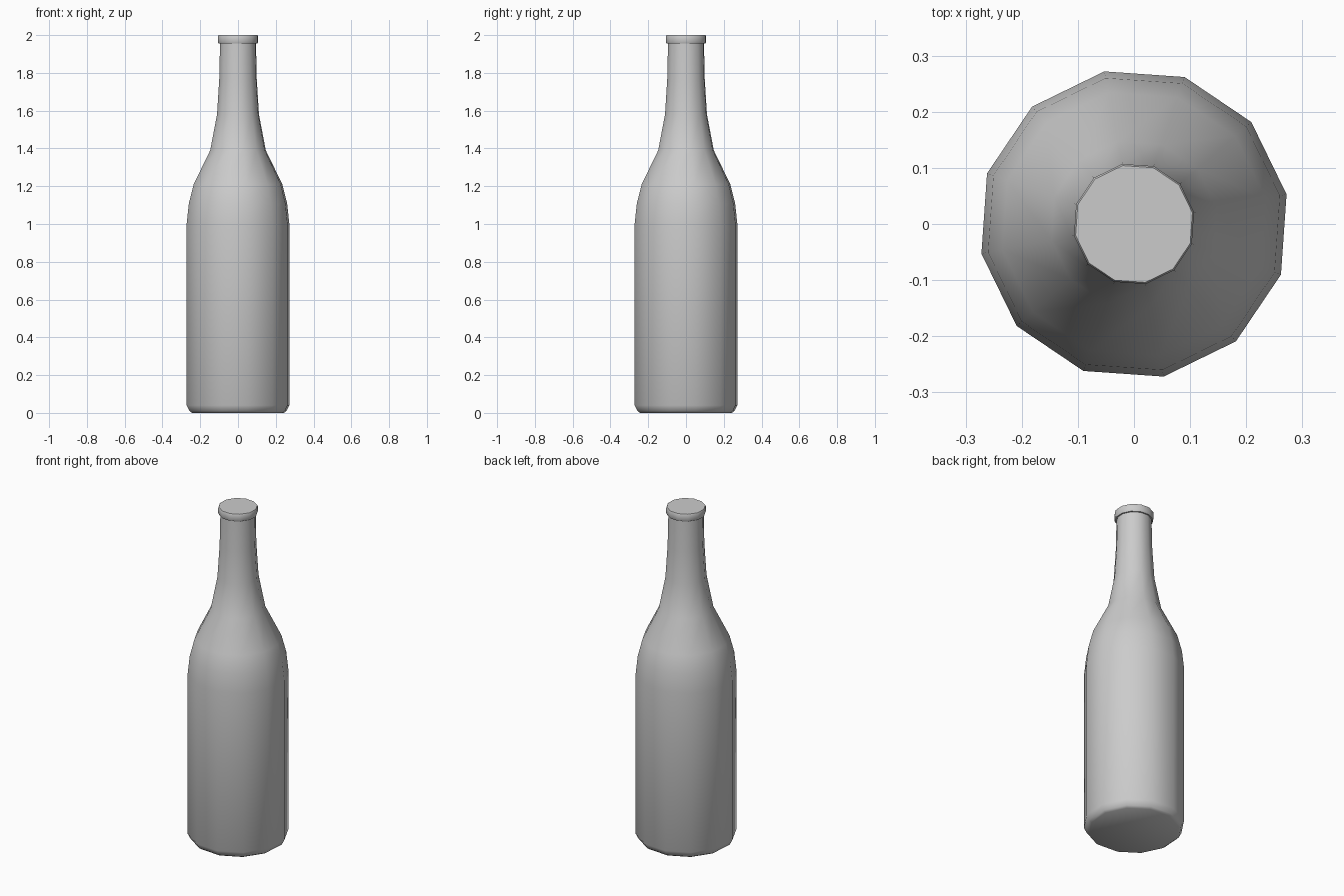
import bpy, bmesh, math

if "Cube" in bpy.data.objects:
    bpy.data.objects.remove(bpy.data.objects["Cube"])

SIDES = 12
TURN = math.radians(11)


def lathe(name, profile):
    """Spin (radius, z) points into a closed twelve-sided solid."""
    bm = bmesh.new()
    rings = []
    for r, z in profile:
        angles = [TURN + math.tau * i / SIDES for i in range(SIDES)]
        rings.append([bm.verts.new((r * math.cos(a), r * math.sin(a), z)) for a in angles])
    for low, high in zip(rings, rings[1:]):
        for i in range(SIDES):
            j = (i + 1) % SIDES
            bm.faces.new((low[i], low[j], high[j], high[i]))
    bm.faces.new(rings[0][::-1])
    bm.faces.new(rings[-1])
    mesh = bpy.data.meshes.new(name)
    bm.to_mesh(mesh)
    bm.free()
    obj = bpy.data.objects.new(name, mesh)
    bpy.context.collection.objects.link(obj)
    bpy.ops.object.select_all(action='DESELECT')
    obj.select_set(True)
    bpy.context.view_layer.objects.active = obj
    bpy.ops.object.shade_smooth_by_angle(angle=math.radians(50))
    return obj


# Bottle: rounded foot, straight body, shoulder, neck and lip in one shell
lathe("bottle", [
    (0.248, 0.0), (0.262, 0.01), (0.277, 0.04),
    (0.277, 1.0), (0.265, 1.11), (0.239, 1.21),
    (0.150, 1.39), (0.113, 1.58), (0.101, 1.77), (0.097, 1.955),
    (0.105, 1.955), (0.109, 1.965), (0.109, 1.994), (0.106, 2.0),
])
